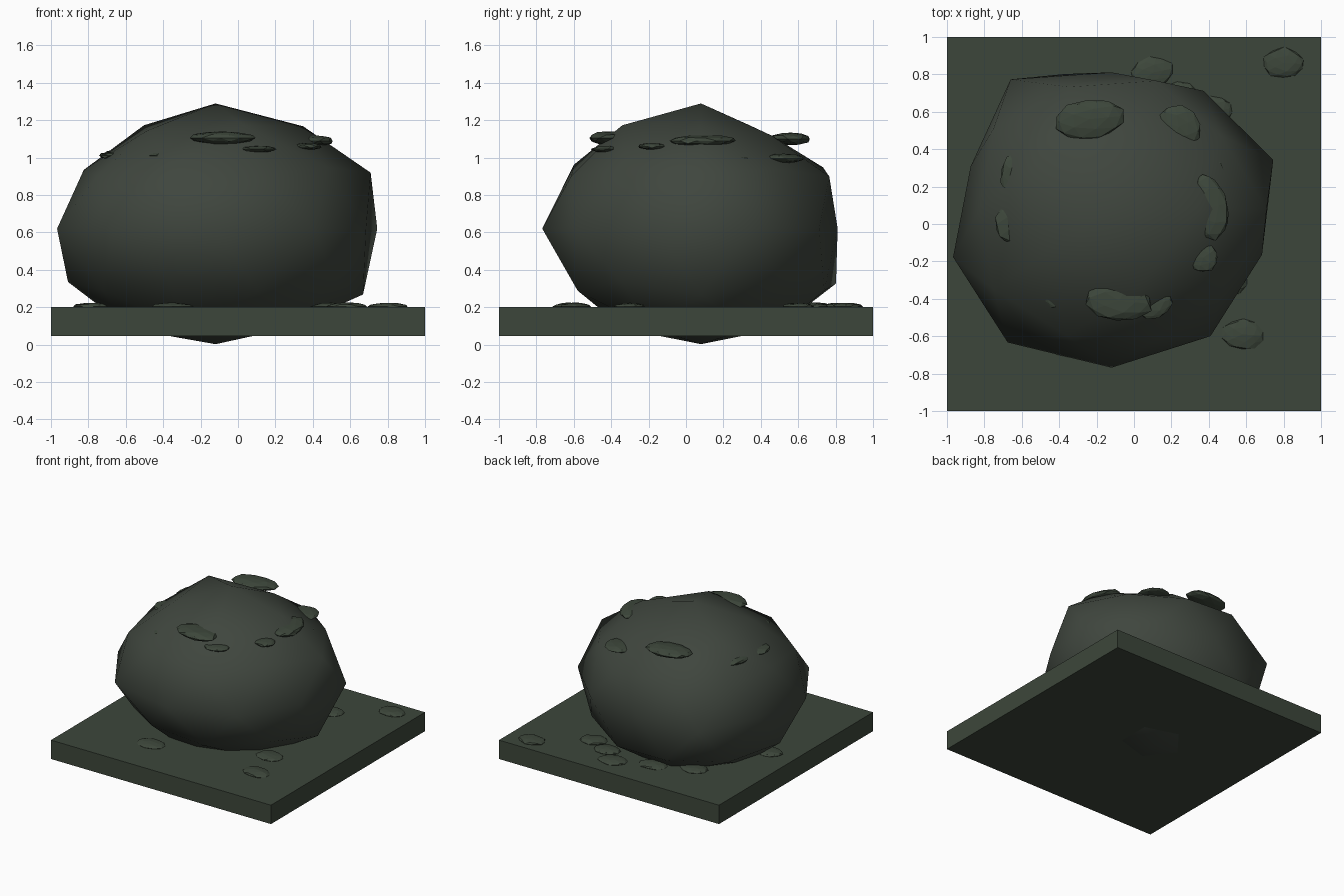
import bpy, bmesh, math, random
from mathutils import Vector

random.seed(4)


def material(name, rgb):
    m = bpy.data.materials.new(name)
    m.diffuse_color = (*rgb, 1)
    return m


STONE = material("dark stone", (0.050, 0.061, 0.048))
MOSS = material("dark moss", (0.046, 0.062, 0.043))


def add_object(name, bm, mat, smooth=False):
    for f in bm.faces:
        f.smooth = smooth
    mesh = bpy.data.meshes.new(name)
    bm.to_mesh(mesh)
    bm.free()
    mesh.materials.append(mat)
    ob = bpy.data.objects.new(name, mesh)
    bpy.context.collection.objects.link(ob)
    return ob


# Square ground slab
bm = bmesh.new()
bmesh.ops.create_cube(bm, size=1)
for v in bm.verts:
    v.co = Vector((v.co.x * 2, v.co.y * 2, v.co.z * 0.155 + 0.1225))
add_object("ground_slab", bm, MOSS)

# Boulder: icosphere whose rings are pushed in and out by 36 degree sectors
RINGS = {
    0.9: {0: 0.99, 2: 0.90, 4: 1.0, 6: 0.95, 8: 1.0},
    0.5: {1: 0.94, 3: 0.96, 5: 0.92, 7: 1.0, 9: 0.96},
    0.4: {0: 1.03, 2: 0.96, 4: 0.97, 6: 0.97, 8: 0.97},
    -0.4: {1: 0.96, 3: 1.01, 5: 0.98, 7: 0.96, 9: 0.97},
    -0.5: {0: 1.03, 2: 0.97, 4: 0.98, 6: 0.97, 8: 0.97},
}
EQUATOR = [1.01, 0.93, 0.87, 1.02, 0.88, 0.99, 1.05, 1.01, 1.0, 0.94]
bm = bmesh.new()
bmesh.ops.create_icosphere(bm, subdivisions=2, radius=1)
for v in bm.verts:
    turn = (math.degrees(math.atan2(v.co.y, v.co.x)) % 360) / 36
    z = round(v.co.z, 1)
    if abs(z) < 0.1:
        k = EQUATOR[int(turn) % 10]
    elif abs(z) > 0.95:
        k = 1.03 if z > 0 else 0.95
    else:
        k = RINGS.get(z, {}).get(round(turn) % 10, 0.97)
    v.co = Vector((v.co.x * 0.90 * k - 0.12,
                   v.co.y * 0.84 * k + 0.08,
                   v.co.z * 0.65 * k + 0.62))
add_object("boulder", bm, STONE, smooth=True)


# Flattened, slightly uneven stones
def pebble(name, x, y, z, sx, sy, sz, turn=0):
    bm = bmesh.new()
    bmesh.ops.create_icosphere(bm, subdivisions=2, radius=1)
    c, s = math.cos(turn), math.sin(turn)
    for v in bm.verts:
        k = random.uniform(0.92, 1.06)
        px, py = v.co.x * sx * k, v.co.y * sy * k
        v.co = Vector((x + px * c - py * s, y + px * s + py * c,
                       z + v.co.z * sz * k))
    add_object(name, bm, MOSS)


# Lichen clumps in a ring around the shoulder of the boulder
CLUMPS = [
    (-0.24, 0.56, 1.10, 0.19, 0.11, 0.035, 0.1),
    (-0.08, -0.41, 1.105, 0.18, 0.115, 0.036, -0.1),
    (0.40, 0.09, 1.09, 0.11, 0.18, 0.032, 0.2),
    (0.24, 0.52, 0.995, 0.12, 0.11, 0.026, -0.8),
    (-0.62, 0.00, 1.01, 0.13, 0.12, 0.025, 0),
    (-0.62, 0.26, 1.02, 0.10, 0.12, 0.025, 0),
    (0.11, -0.43, 1.045, 0.10, 0.075, 0.018, 0.3),
    (0.37, -0.18, 1.06, 0.08, 0.08, 0.018, 0.6),
    (-0.42, -0.38, 1.01, 0.06, 0.075, 0.018, 0.2),
    (0.41, 0.30, 0.99, 0.09, 0.06, 0.018, -0.6),
]
for i, c in enumerate(CLUMPS):
    pebble(f"lichen_clump_{i + 1}", *c)

# Pebbles lying around the boulder on the slab
GROUND = [(0.58, -0.59), (0.80, 0.86), (0.10, 0.81), (0.24, 0.68),
          (0.42, 0.60), (-0.19, 0.70), (-0.48, 0.58), (-0.77, 0.02),
          (-0.35, -0.63), (0.50, -0.30)]
for i, (x, y) in enumerate(GROUND):
    pebble(f"ground_pebble_{i + 1}", x, y, 0.203, 0.112, 0.083, 0.022,
           random.uniform(-0.2, 0.2))
